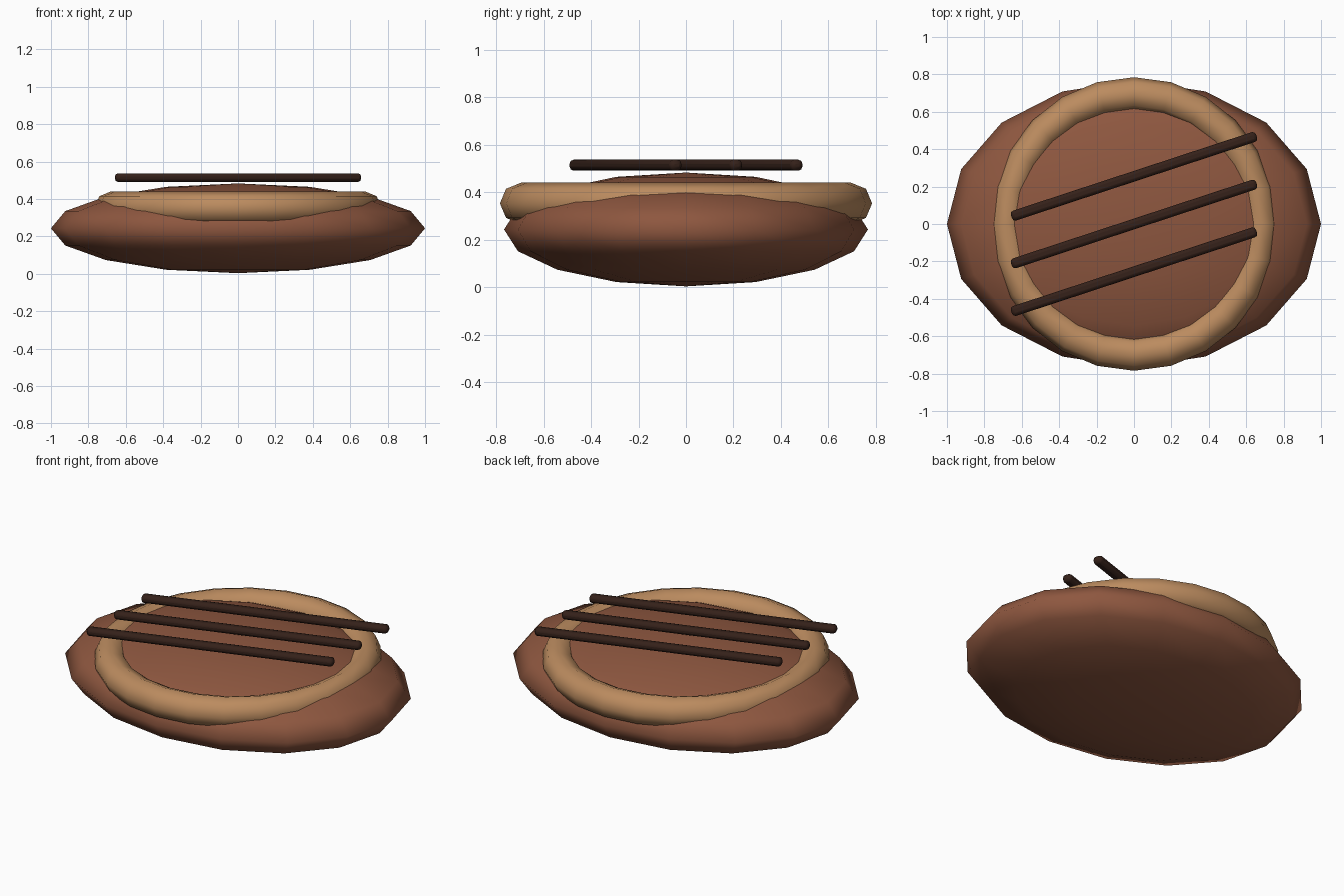
import bpy, math

if "Cube" in bpy.data.objects:
    bpy.data.objects.remove(bpy.data.objects["Cube"])


def finish(name, color, angle=60):
    ob = bpy.context.object
    ob.name = name
    mat = bpy.data.materials.new(name + "_color")
    mat.diffuse_color = (*color, 1)
    mat.use_nodes = True
    mat.node_tree.nodes["Principled BSDF"].inputs["Base Color"].default_value = mat.diffuse_color
    ob.data.materials.append(mat)
    bpy.ops.object.transform_apply(location=False, rotation=False, scale=True)
    bpy.ops.object.shade_smooth_by_angle(angle=math.radians(angle))
    return ob


# flattened oval body
bpy.ops.mesh.primitive_uv_sphere_add(segments=16, ring_count=8, radius=1, location=(0, 0, 0.243))
bpy.context.object.scale = (1, 0.767, 0.24)
finish("body", (0.27, 0.095, 0.05), 80)

# raised rim partly sunk into the top
bpy.ops.mesh.primitive_torus_add(major_segments=24, minor_segments=8,
                                 major_radius=0.68, minor_radius=0.087, location=(0, 0, 0.353))
bpy.context.object.scale = (1, 1.023, 1)
finish("rim", (0.50, 0.26, 0.115))

# three slanted drizzle bars floating just over the top
for i in (-1, 0, 1):
    bpy.ops.mesh.primitive_cube_add(size=1, location=(0, i * 0.255, 0.514),
                                    rotation=(0, 0, math.radians(18.2)))
    bpy.context.object.scale = (1.38, 0.055, 0.046)
    bar = finish(f"drizzle_bar_{i + 2}", (0.035, 0.015, 0.01))
    bevel = bar.modifiers.new("rounding", 'BEVEL')
    bevel.width = 0.018
    bevel.segments = 2
